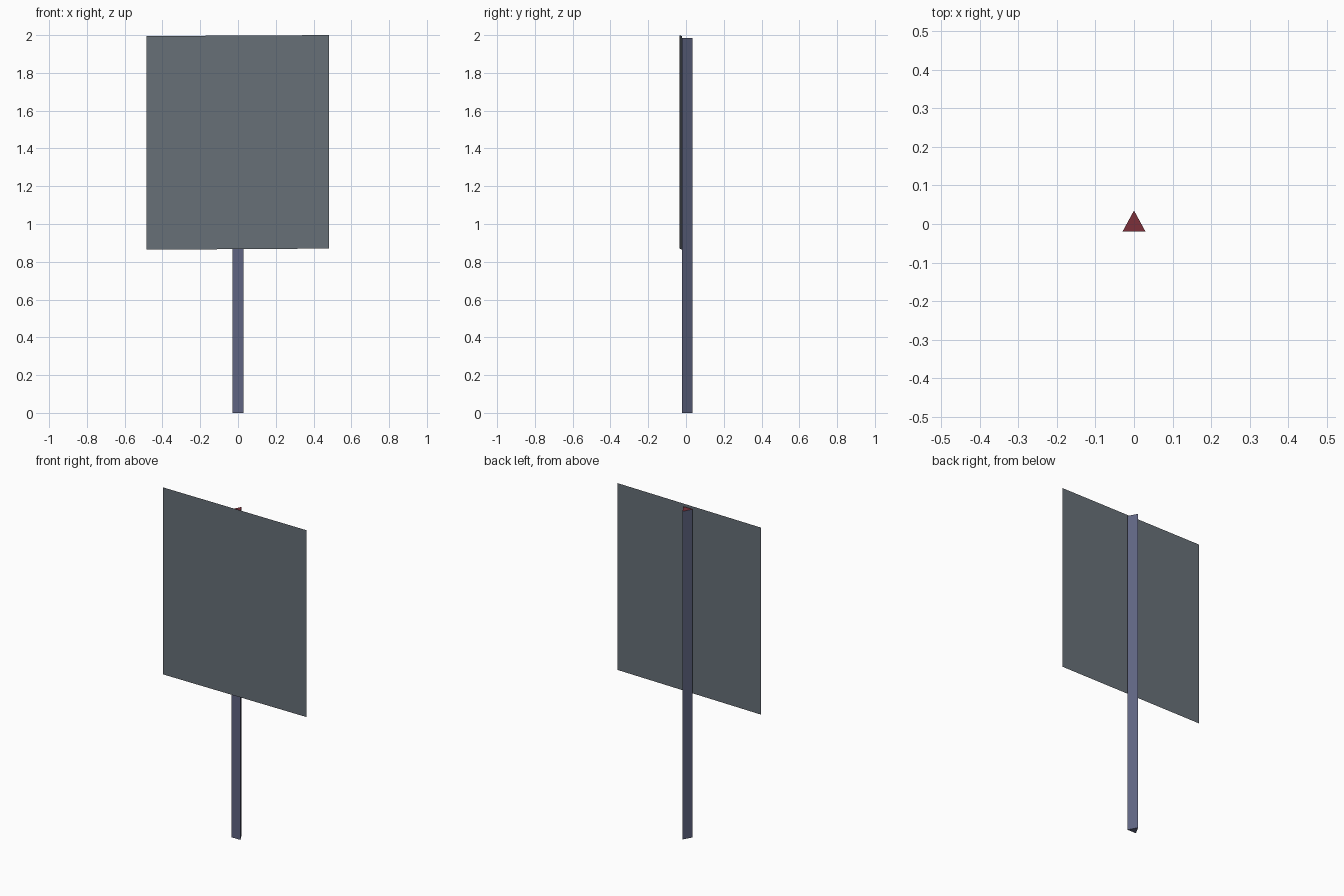
import bpy
import bmesh
from mathutils import Vector

if "Cube" in bpy.data.objects:
    bpy.data.objects.remove(bpy.data.objects["Cube"])


def material(name, rgb):
    m = bpy.data.materials.new(name)
    m.diffuse_color = (*rgb, 1.0)
    m.use_nodes = True
    m.node_tree.nodes["Principled BSDF"].inputs["Base Color"].default_value = m.diffuse_color
    return m


def mesh_object(name, bm, mats):
    me = bpy.data.meshes.new(name)
    bm.to_mesh(me)
    bm.free()
    for m in mats:
        me.materials.append(m)
    ob = bpy.data.objects.new(name, me)
    bpy.context.collection.objects.link(ob)
    return ob


grey = material("panel_grey", (0.135, 0.16, 0.185))
blue = material("post_blue", (0.115, 0.13, 0.225))
red = material("end_red", (0.20, 0.03, 0.042))

# Triangular post, extruded upwards, with a red top end
bm = bmesh.new()
profile = [(-0.03, -0.02), (0.03, -0.02), (0.0, 0.035)]
base = bm.faces.new([bm.verts.new((x, y, 0.0)) for x, y in profile])
ext = bmesh.ops.extrude_face_region(bm, geom=[base], use_keep_orig=True)
top_verts = [g for g in ext["geom"] if isinstance(g, bmesh.types.BMVert)]
bmesh.ops.translate(bm, verts=top_verts, vec=Vector((0, 0, 1.985)))
bmesh.ops.recalc_face_normals(bm, faces=bm.faces)
for f in bm.faces:
    f.material_index = 1 if f.calc_center_median().z > 1.9 else 0
mesh_object("post", bm, [blue, red])

# Flat sign panel, a single sheet set very slightly askew on the front
bm = bmesh.new()
corners = [(-0.485, -0.022, 0.864), (0.482, -0.035, 0.870),
           (0.482, -0.035, 2.0), (-0.485, -0.022, 1.995)]
bm.faces.new([bm.verts.new(c) for c in corners])
mesh_object("sign_panel", bm, [grey])
